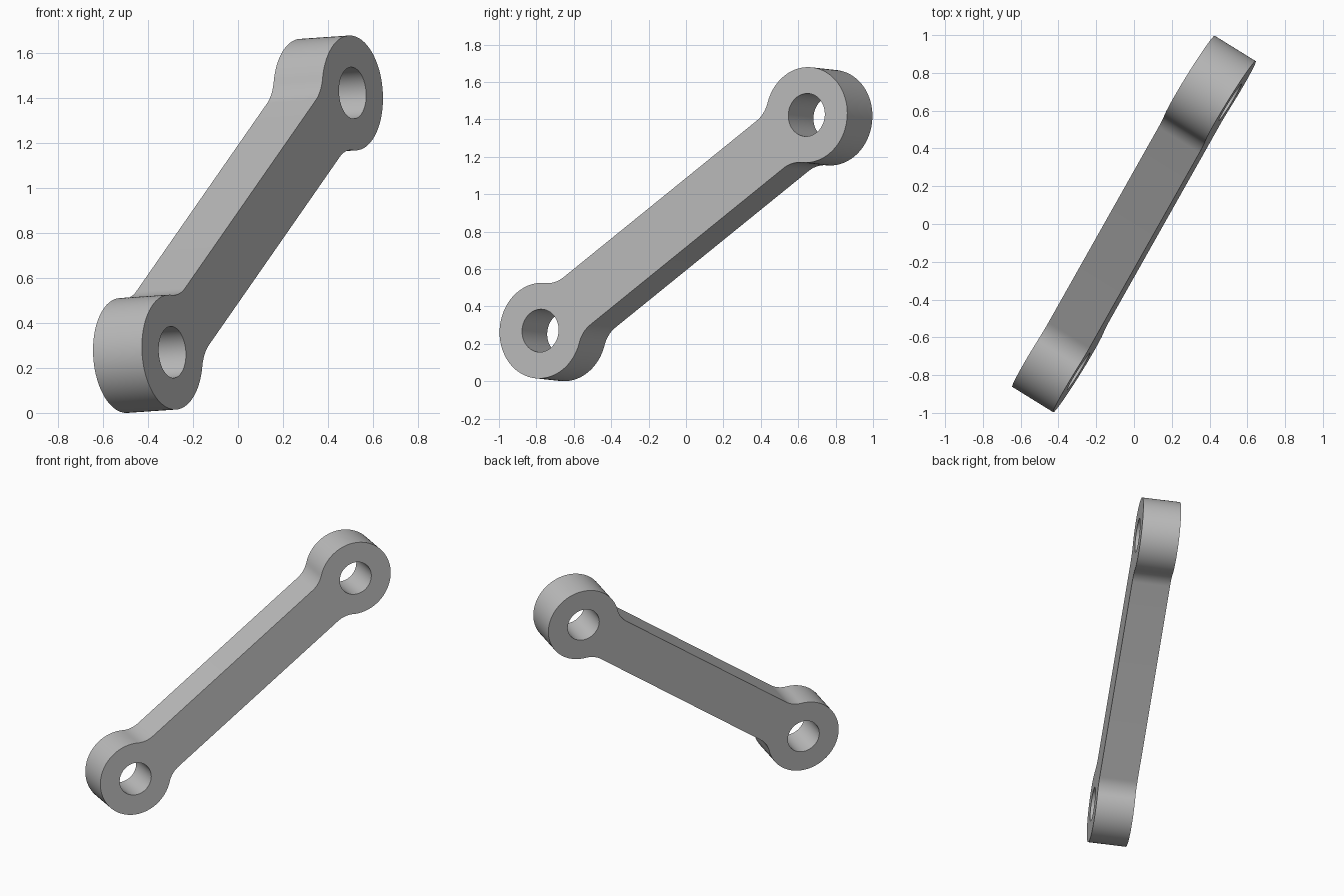
import bpy
import bmesh
from math import asin, cos, sin, pi, tau
from mathutils import Matrix, Vector

if "Cube" in bpy.data.objects:
    bpy.data.objects.remove(bpy.data.objects["Cube"])

HALF_LENGTH = 1.0      # middle of the bar to each hole
EYE_RADIUS = 0.256
HOLE_RADIUS = 0.115
BAR_HALF_WIDTH = 0.155
FILLET = 0.17
THICKNESS = 0.256


def arc(cx, cy, radius, start, end, steps):
    """Points along a circular arc, both ends included."""
    angles = [start + (end - start) * i / steps for i in range(steps + 1)]
    return [(cx + radius * cos(a), cy + radius * sin(a)) for a in angles]


# Outline: one eye end with its two fillets, then the same turned half round
reach = EYE_RADIUS + FILLET
lean = asin((BAR_HALF_WIDTH + FILLET) / reach)
fillet_x = HALF_LENGTH - reach * cos(lean)
fillet_y = BAR_HALF_WIDTH + FILLET
end = arc(fillet_x, -fillet_y, FILLET, pi / 2, pi / 2 - (pi / 2 - lean), 10)
end += arc(HALF_LENGTH, 0, EYE_RADIUS, lean - pi, pi - lean, 64)[1:]
end += arc(fillet_x, fillet_y, FILLET, -lean, -pi / 2, 10)[1:]
outline = end + [(-x, -y) for x, y in end]
holes = [arc(s * HALF_LENGTH, 0, HOLE_RADIUS, 0, tau, 48)[:-1] for s in (-1, 1)]

# Filled and extruded profile
curve = bpy.data.curves.new("link_arm", "CURVE")
curve.dimensions = "2D"
curve.fill_mode = "BOTH"
curve.extrude = THICKNESS / 2
for loop in [outline] + holes:
    spline = curve.splines.new("POLY")
    spline.points.add(len(loop) - 1)
    for point, (x, y) in zip(spline.points, loop):
        point.co = (x, y, 0, 1)
    spline.use_cyclic_u = True
arm = bpy.data.objects.new("link_arm", curve)
bpy.context.collection.objects.link(arm)
bpy.ops.object.select_all(action="DESELECT")
arm.select_set(True)
bpy.context.view_layer.objects.active = arm
bpy.ops.object.convert(target="MESH")
arm = bpy.context.object

# Tilt the arm: its length climbs to the back left, its flat side faces right
along = Vector((0.401, 0.7115, 0.5765)).normalized()
normal = Vector((0.852, -0.52, 0.0625))
across = normal.cross(along).normalized()
normal = along.cross(across)
tilt = Matrix((along, across, normal)).transposed().to_4x4()

bm = bmesh.new()
bm.from_mesh(arm.data)
bmesh.ops.remove_doubles(bm, verts=bm.verts, dist=0.0001)
bmesh.ops.recalc_face_normals(bm, faces=bm.faces)
bm.transform(tilt)
lowest = min(v.co.z for v in bm.verts)
bmesh.ops.translate(bm, verts=bm.verts, vec=(0, 0, -lowest))
bm.to_mesh(arm.data)
bm.free()

# Plain grey metal
grey = bpy.data.materials.new("grey_metal")
grey.use_nodes = True
colour = (0.5, 0.5, 0.5, 1)
grey.diffuse_color = colour
grey.node_tree.nodes["Principled BSDF"].inputs["Base Color"].default_value = colour
arm.data.materials.clear()
arm.data.materials.append(grey)
bpy.ops.object.shade_smooth_by_angle(angle=pi / 6)
